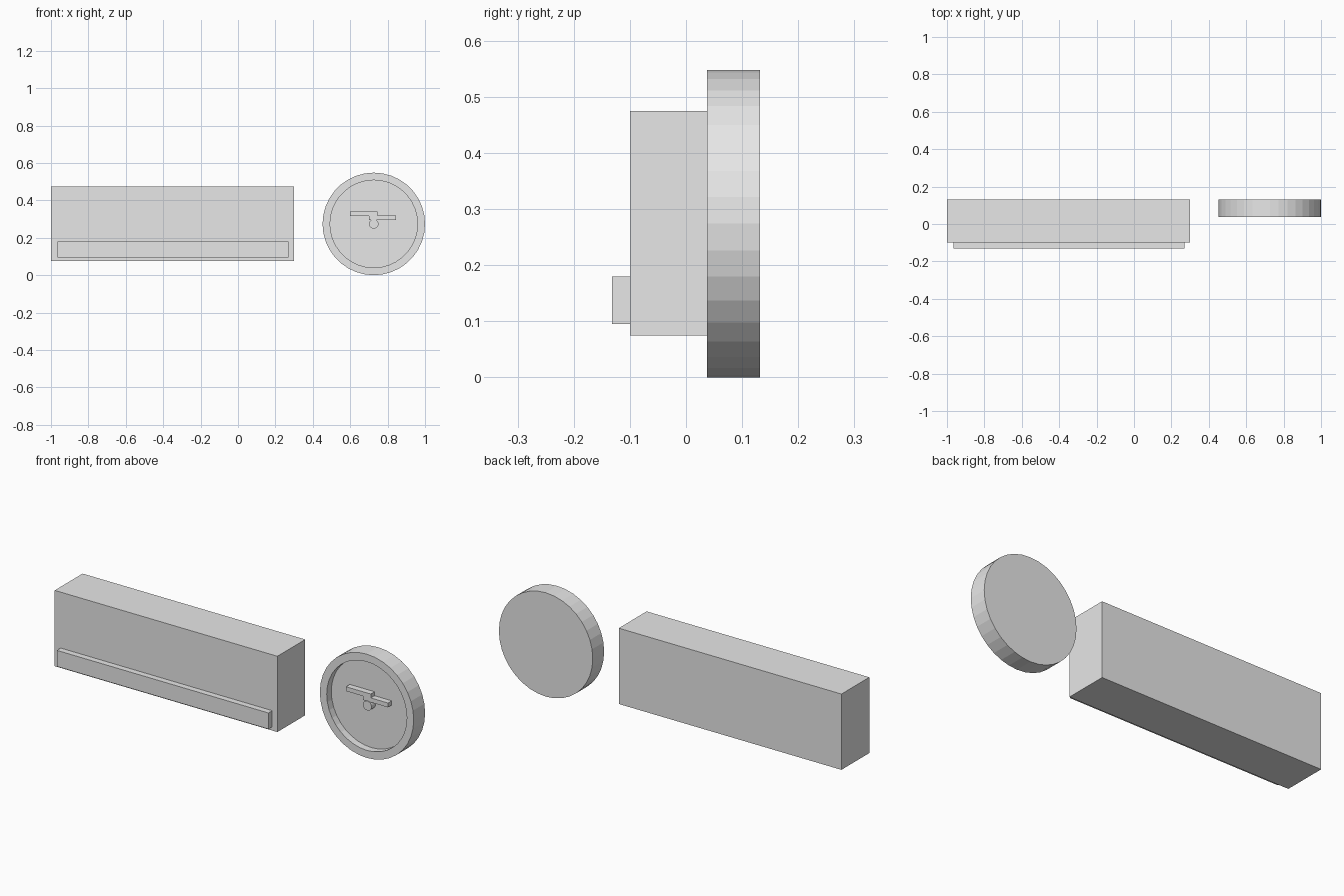
import bpy
import bmesh
from math import cos, sin, tau

cube = bpy.data.objects.get("Cube")
if cube:
    bpy.data.objects.remove(cube, do_unlink=True)

# Single plain grey
grey = bpy.data.materials.new("plain grey")
grey.use_nodes = True
grey.diffuse_color = (0.8, 0.8, 0.8, 1)
grey.node_tree.nodes["Principled BSDF"].inputs["Base Color"].default_value = (0.8, 0.8, 0.8, 1)


def finish(name, bm):
    bmesh.ops.recalc_face_normals(bm, faces=bm.faces)
    mesh = bpy.data.meshes.new(name)
    bm.to_mesh(mesh)
    bm.free()
    mesh.materials.append(grey)
    obj = bpy.data.objects.new(name, mesh)
    bpy.context.collection.objects.link(obj)
    return obj


def box(name, x, y, z):
    """Box spanning the given (low, high) ranges."""
    bm = bmesh.new()
    bmesh.ops.create_cube(bm, size=1)
    for v in bm.verts:
        v.co = [(lo + hi) / 2 + c * (hi - lo) for c, (lo, hi) in zip(v.co, (x, y, z))]
    return finish(name, bm)


def turned(name, centre, profile, sides):
    """Turn a (radius, y) profile about a front-to-back axis and cap both ends."""
    bm = bmesh.new()
    cx, cz = centre
    rings = [[bm.verts.new((cx + r * cos(tau * i / sides), y, cz + r * sin(tau * i / sides)))
              for i in range(sides)] for r, y in profile]
    for a, b in zip(rings, rings[1:]):
        for i in range(sides):
            j = (i + 1) % sides
            bm.faces.new((a[i], a[j], b[j], b[i]))
    bm.faces.new(rings[0])
    bm.faces.new(rings[-1])
    return finish(name, bm)


# Wall unit with its raised front vent
box("unit_body", (-1, 0.3), (-0.1, 0.132), (0.075, 0.475))
box("vent_flap", (-0.965, 0.27), (-0.132, -0.1), (0.095, 0.18))

# Round clock: case with a recessed dial
FRONT, DIAL, BACK = 0.037, 0.075, 0.132
centre = (0.726, 0.274)
turned("clock_case", centre,
       [(0.274, BACK), (0.274, FRONT), (0.234, FRONT), (0.234, DIAL)], 36)

# Hub and two hands standing on the dial
turned("clock_hub", centre, [(0.025, DIAL), (0.025, 0.041)], 24)
box("left_hand", (0.6, 0.745), (0.043, DIAL), (0.317, 0.34))
box("right_hand", (0.7, 0.845), (0.044, DIAL), (0.296, 0.319))
